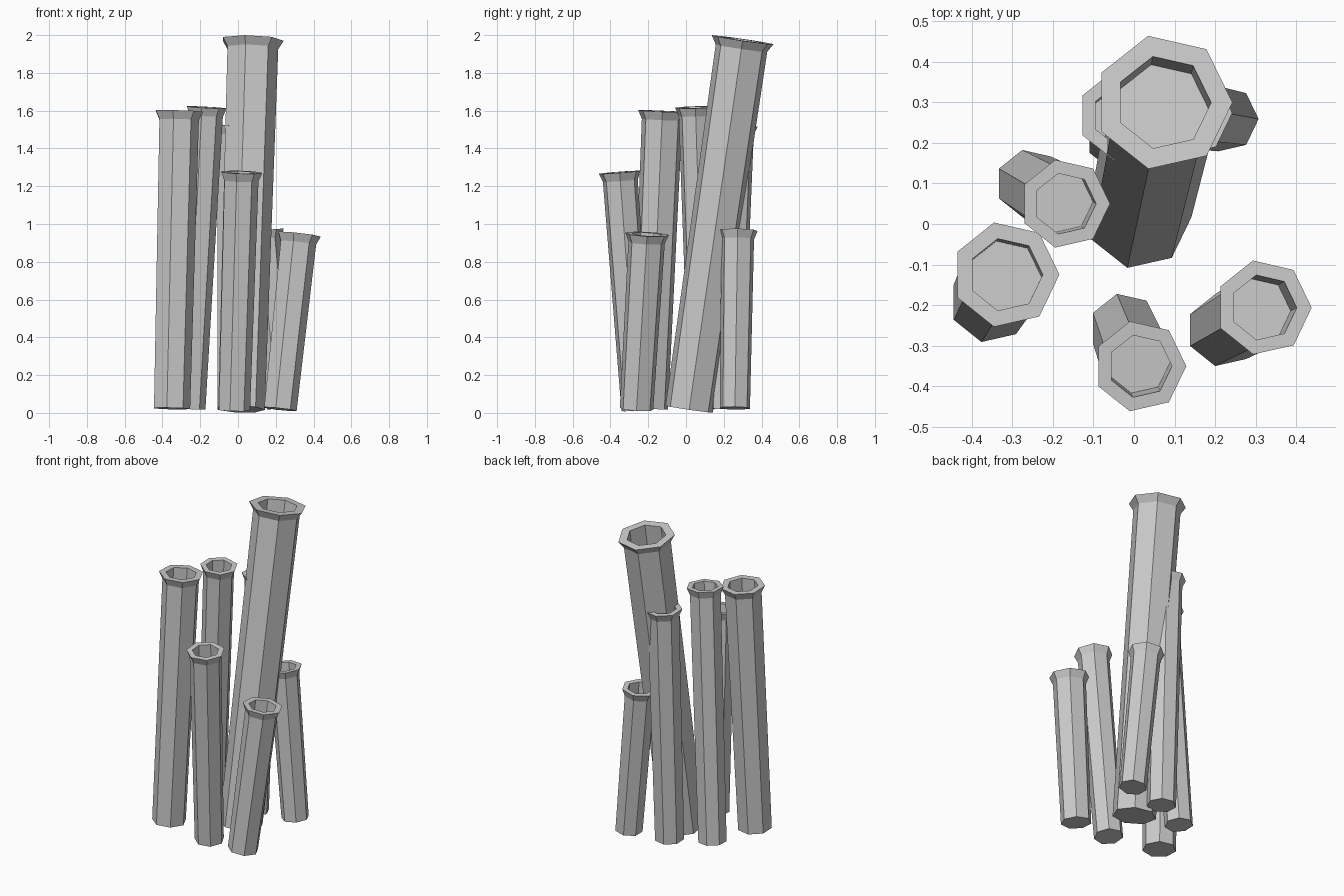
import bpy, bmesh, math
from mathutils import Vector

if "Cube" in bpy.data.objects:
    bpy.data.objects.remove(bpy.data.objects["Cube"])

SIDES = 7


def tube(name, base, top, lip):
    """Seven-sided tapered tube with a flared lip and a shallow socket in its top."""
    base, top = Vector(base), Vector(top)
    axis = top - base
    length = axis.length
    foot = lip / 1.31
    # (radius, height) from the foot, over the lip, down into the socket
    profile = [(foot, 0), (foot * 1.09, length - 0.045), (lip, length),
               (lip * 0.69, length), (lip * 0.69, length - 0.14)]
    rot = Vector((0, 0, 1)).rotation_difference(axis)
    bm = bmesh.new()
    rings = []
    for r, z in profile:
        rings.append([bm.verts.new(base + rot @ Vector((
            r * math.cos(math.tau * i / SIDES),
            r * math.sin(math.tau * i / SIDES), z))) for i in range(SIDES)])
    for a, b in zip(rings, rings[1:]):
        for i in range(SIDES):
            j = (i + 1) % SIDES
            bm.faces.new((a[i], a[j], b[j], b[i]))
    bm.faces.new(rings[0][::-1])   # foot cap
    bm.faces.new(rings[-1])        # socket floor
    mesh = bpy.data.meshes.new(name)
    bm.to_mesh(mesh)
    bm.free()
    bpy.context.collection.objects.link(bpy.data.objects.new(name, mesh))


# Cluster of leaning tubes: foot centre, top centre, lip radius
tube("main_tube", (0.012, 0.017, 0.02), (0.073, 0.300, 1.975), 0.170)
tube("left_tube", (-0.354, -0.193, 0.023), (-0.316, -0.125, 1.597), 0.132)
tube("inner_left_tube", (-0.257, 0.100, 0.022), (-0.170, 0.050, 1.618), 0.111)
tube("front_tube", (-0.023, -0.257, 0.015), (0.015, -0.351, 1.274), 0.114)
tube("right_tube", (0.220, -0.262, 0.02), (0.320, -0.206, 0.946), 0.119)
tube("back_tube", (-0.031, 0.213, 0.02), (-0.024, 0.268, 1.52), 0.114)
tube("back_right_tube", (0.226, 0.259, 0.025), (0.136, 0.274, 0.966), 0.107)
